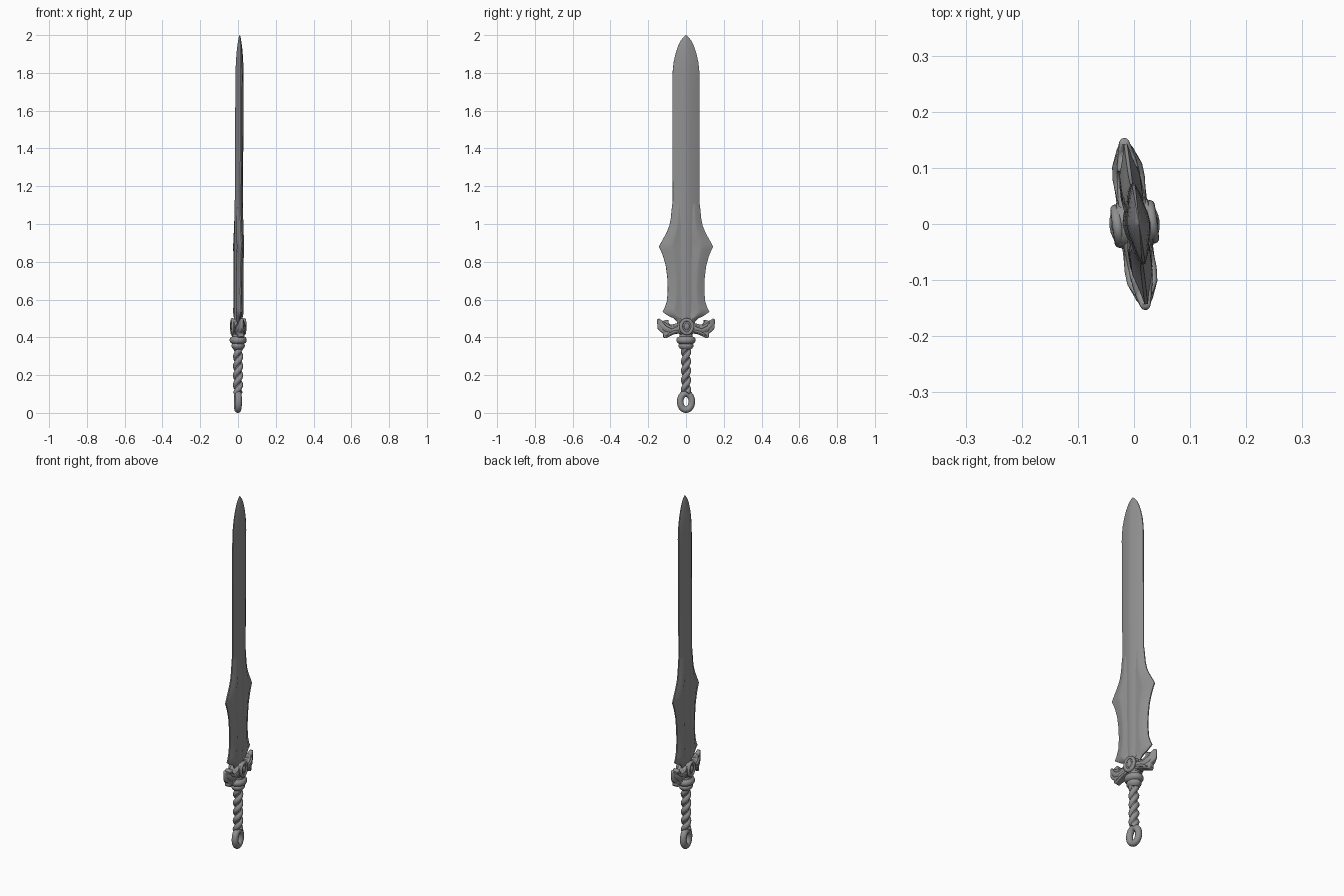
import bpy, bmesh, math
from mathutils import Matrix

if "Cube" in bpy.data.objects:
    bpy.data.objects.remove(bpy.data.objects["Cube"])

parts = []


def finish(name, bm):
    bmesh.ops.recalc_face_normals(bm, faces=bm.faces)
    me = bpy.data.meshes.new(name)
    bm.to_mesh(me)
    bm.free()
    ob = bpy.data.objects.new(name, me)
    bpy.context.collection.objects.link(ob)
    parts.append(ob)
    return ob


def loft(name, rings):
    """Skin a list of equal-length closed rings and cap both ends."""
    bm = bmesh.new()
    vs = [[bm.verts.new(p) for p in r] for r in rings]
    n = len(vs[0])
    for a, b in zip(vs, vs[1:]):
        for i in range(n):
            j = (i + 1) % n
            bm.faces.new((a[i], a[j], b[j], b[i]))
    bm.faces.new(vs[0])
    bm.faces.new(vs[-1])
    return finish(name, bm)


def blade(name, rows, section):
    """rows: (z, half width, thickness factor); section: (width fraction, half thickness)."""
    front = section + [(-f, t) for f, t in reversed(section[:-1])]
    ring = front + [(f, -t) for f, t in reversed(front)]
    return loft(name, [[(t * k, f * w, z) for f, t in ring] for z, w, k in rows])


def lathe(name, profile, sx=1.0, n=32):
    return loft(name, [[(sx * r * math.cos(a), r * math.sin(a), z)
                        for a in (2 * math.pi * i / n for i in range(n))]
                       for r, z in profile])


def tube(name, pts, radius, cyclic=False, taper=None):
    cu = bpy.data.curves.new(name, 'CURVE')
    cu.dimensions = '3D'
    cu.bevel_depth = radius
    cu.bevel_resolution = 4
    cu.use_fill_caps = True
    sp = cu.splines.new('POLY')
    sp.points.add(len(pts) - 1)
    for i, p in enumerate(pts):
        sp.points[i].co = (*p, 1)
        sp.points[i].radius = taper[i] if taper else 1
    sp.use_cyclic_u = cyclic
    sp.use_smooth = True
    ob = bpy.data.objects.new(name, cu)
    bpy.context.collection.objects.link(ob)
    parts.append(ob)
    return ob


def plate(name, outline, half, bevel, side):
    """Extruded (y, z) outline with rounded rims, thinning towards the tip."""
    bm = bmesh.new()
    f = bm.faces.new([bm.verts.new((-half, side * y, z)) for y, z in outline])
    ext = bmesh.ops.extrude_face_region(bm, geom=[f])
    bmesh.ops.translate(bm, vec=(2 * half, 0, 0),
                        verts=[v for v in ext['geom'] if isinstance(v, bmesh.types.BMVert)])
    for v in bm.verts:
        v.co.x *= math.sqrt(1 - (v.co.y / .160) ** 2)
    bmesh.ops.triangulate(bm, faces=[f for f in bm.faces if len(f.verts) > 4])
    ob = finish(name, bm)
    m = ob.modifiers.new('round', 'BEVEL')
    m.width = bevel
    m.segments = 3
    m.limit_method = 'ANGLE'
    m.angle_limit = math.radians(50)
    return ob


# long blade with raised central ridge
blade('long_blade',
      [(.46, .045, 1), (.6, .066, 1), (1.0, .070, 1), (1.4, .072, 1), (1.78, .072, .98),
       (1.82, .070, .95), (1.86, .065, .88), (1.90, .056, .76), (1.94, .043, .58),
       (1.97, .029, .38), (1.99, .013, .2), (2.0, .001, .05)],
      [(1, .003), (.72, .011), (.42, .016), (.22, .020), (0, .022)])

# wide lower blade with cusps and flared base
blade('wide_lower_blade',
      [(.480, .045, .8), (.500, .064, .9), (.512, .092, 1), (.535, .125, 1), (.555, .114, 1),
       (.59, .102, 1), (.65, .097, 1), (.72, .100, 1), (.78, .108, 1), (.83, .122, 1),
       (.86, .134, 1), (.88, .144, 1), (.90, .134, 1), (.93, .117, 1), (.96, .101, 1),
       (.99, .089, 1), (1.03, .081, .95), (1.08, .076, .85), (1.13, .070, .6)],
      [(1, .003), (.82, .009), (.62, .018), (.5, .019), (.4, .016), (0, .016)])

# beast-wing guard arms
wing = [(0, .420), (.05, .422), (.08, .410), (.112, .394), (.122, .405), (.122, .422),
        (.137, .430), (.152, .447), (.155, .496), (.143, .499), (.125, .486), (.096, .494),
        (.094, .475), (.08, .462), (.055, .467), (.035, .482), (0, .490)]
for s, side in ((1, 'right'), (-1, 'left')):
    plate('guard_wing_' + side, wing, .025, .007, s)
    tube('guard_arm_' + side, [(0, s * y, z) for y, z in
         ((0, .452), (.04, .448), (.08, .440), (.11, .449), (.13, .465), (.148, .488))],
         .028, taper=[1, .98, .98, .9, .6, .2])
    for f in (1, -1):
        tube('guard_brow', [(f * x, s * y, z) for x, y, z in
             ((.022, .045, .46), (.022, .08, .45), (.02, .105, .464), (.014, .125, .482))],
             .007, taper=[.5, 1, 1, .4])
        tube('guard_lower_feather', [(f * x, s * y, z) for x, y, z in
             ((.022, .03, .437), (.021, .07, .428), (.017, .11, .406))], .007, taper=[.6, 1, .4])

# central boss: core, rings and gems on both faces
core = lathe('guard_core', [(.03, -.034), (.041, -.028), (.041, .028), (.03, .034)])
core.matrix_basis = Matrix.Translation((0, 0, .457)) @ Matrix.Rotation(math.pi / 2, 4, 'Y')
circle = [2 * math.pi * i / 32 for i in range(32)]
for f in (1, -1):
    tube('boss_ring', [(f * .031, .03 * math.cos(a), .457 + .036 * math.sin(a))
                       for a in circle], .009, True)
    bm = bmesh.new()
    bmesh.ops.create_uvsphere(bm, u_segments=20, v_segments=12, radius=1)
    gem = finish('boss_gem', bm)
    gem.matrix_basis = Matrix.Translation((f * .031, 0, .457)) @ Matrix.Diagonal((.011, .015, .02, 1))

# stepped collar under the guard
lathe('collar', [(.024, .335), (.034, .342), (.040, .352), (.040, .360), (.036, .366),
                 (.046, .371), (.051, .380), (.051, .390), (.046, .399), (.036, .404),
                 (.034, .415), (.042, .43)], .88)

# twisted grip made of two strands round a core
lathe('grip_core', [(.014, .1), (.017, .13), (.017, .34)], 1, 16)
for k in range(2):
    pts = []
    for i in range(73):
        z = .105 + .24 * i / 72
        a = 2 * math.pi * z / .1 + math.pi * k
        pts.append((.012 * math.cos(a), .012 * math.sin(a), z))
    tube('grip_strand', pts, .015)

# ring pommel
tube('pommel_ring', [(0, .031 * math.cos(a), .06 + .043 * math.sin(a)) for a in circle], .0175, True)

# dark steel on every part
steel = bpy.data.materials.new('dark_steel')
steel.diffuse_color = (.28, .28, .28, 1)
steel.use_nodes = True
steel.node_tree.nodes["Principled BSDF"].inputs["Base Color"].default_value = steel.diffuse_color
for ob in parts:
    ob.data.materials.append(steel)

# smooth shading, then a slight turn and lean of the whole sword
bpy.ops.object.select_all(action='DESELECT')
for ob in parts:
    if ob.type == 'MESH':
        ob.select_set(True)
        bpy.context.view_layer.objects.active = ob
bpy.ops.object.shade_smooth_by_angle(angle=math.radians(35))
lean = Matrix.Rotation(.005, 4, 'Y') @ Matrix.Rotation(math.radians(7.4), 4, 'Z')
for ob in parts:
    ob.matrix_world = Matrix.Translation((-.001, 0, 0)) @ lean @ ob.matrix_basis
